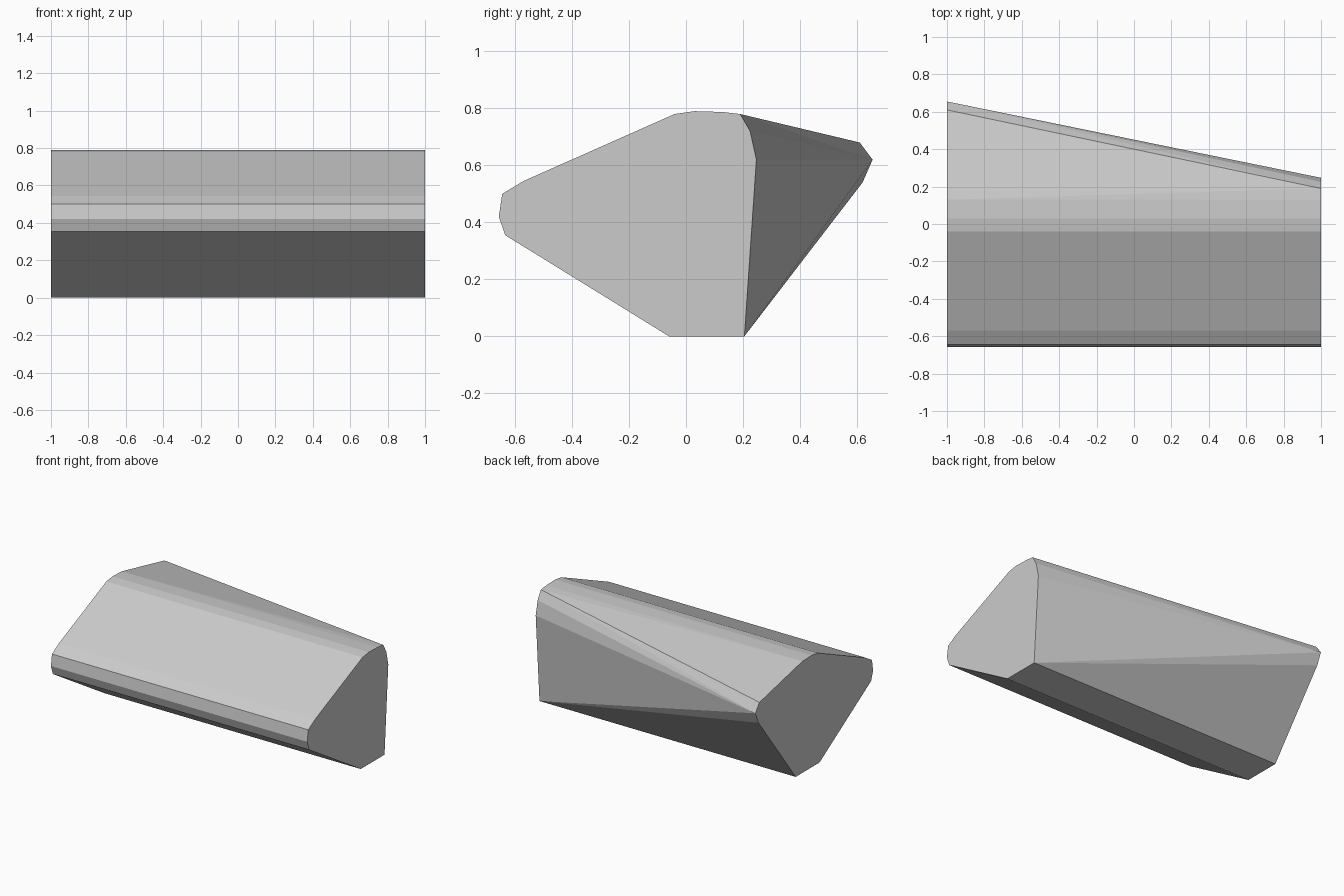
import bpy, bmesh, math

if "Cube" in bpy.data.objects:
    bpy.data.objects.remove(bpy.data.objects["Cube"])

# Cross-section (y, z) shared by both ends: base, rounded nose and crown
SHARED = [(0.205, 0), (-0.06, 0), (-0.635, 0.355), (-0.657, 0.42),
          (-0.645, 0.50), (-0.57, 0.545), (-0.04, 0.78), (0.03, 0.79), (0.13, 0.787)]
# Rounded rear edge: short on the right end, long on the left end
REAR = {1: [(0.19, 0.78), (0.225, 0.72), (0.247, 0.62)],
        -1: [(0.61, 0.68), (0.655, 0.62), (0.62, 0.54)]}

grey = bpy.data.materials.new("light_grey")
grey.diffuse_color = (0.6, 0.6, 0.6, 1)
grey.use_nodes = True
grey.node_tree.nodes["Principled BSDF"].inputs["Base Color"].default_value = grey.diffuse_color

# Tapered block: skin stretched over the two end profiles
bm = bmesh.new()
for x, rear in REAR.items():
    for y, z in SHARED + rear:
        bm.verts.new((x, y, z))
bmesh.ops.convex_hull(bm, input=list(bm.verts))
bmesh.ops.dissolve_limit(bm, angle_limit=math.radians(0.3),
                         verts=list(bm.verts), edges=list(bm.edges))
bmesh.ops.recalc_face_normals(bm, faces=list(bm.faces))

mesh = bpy.data.meshes.new("tapered_block")
bm.to_mesh(mesh)
bm.free()
mesh.materials.append(grey)
block = bpy.data.objects.new("tapered_block", mesh)
bpy.context.collection.objects.link(block)
